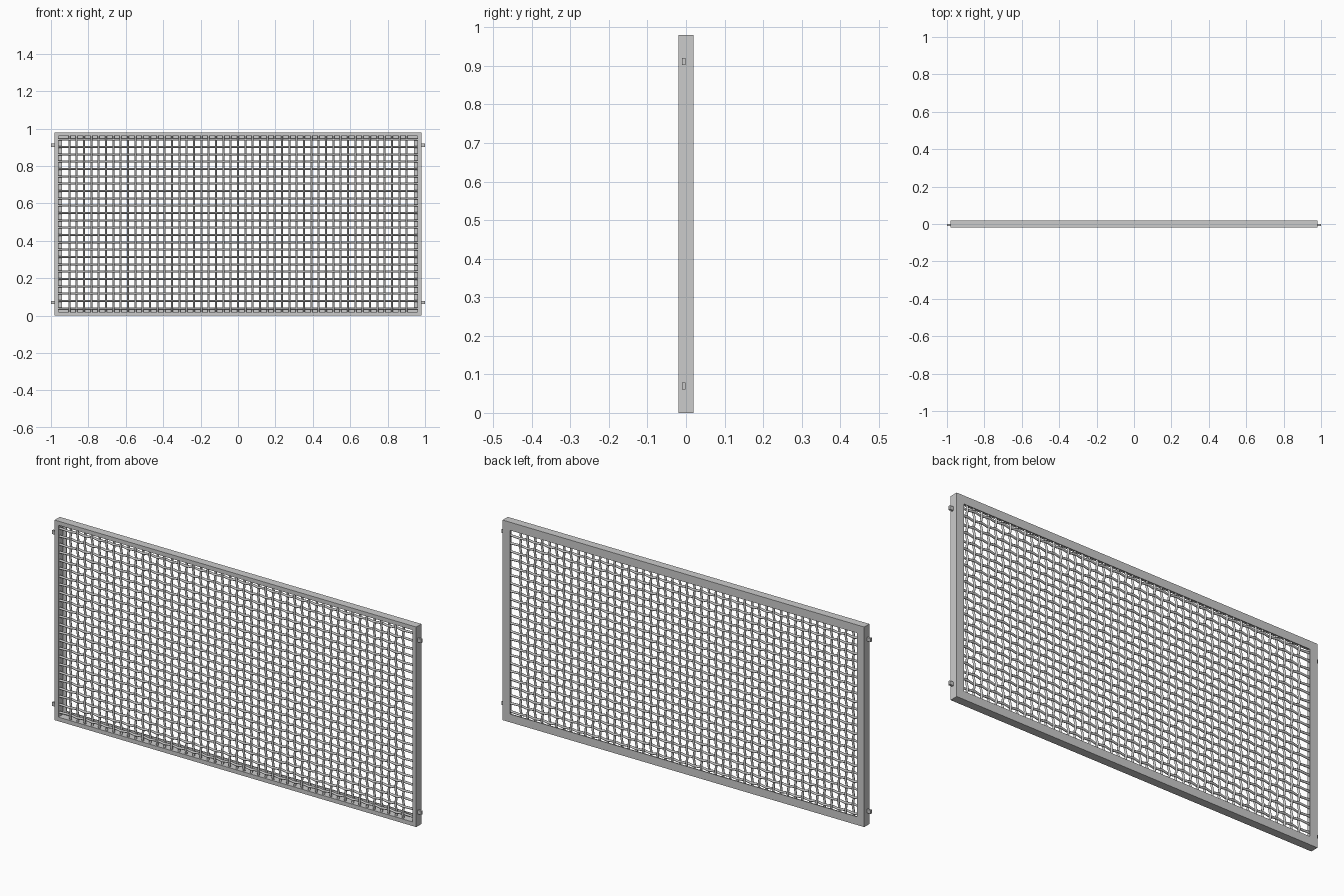
import bpy, math

if "Cube" in bpy.data.objects:
    bpy.data.objects.remove(bpy.data.objects["Cube"])

HX, H, HY = 0.98, 0.98, 0.02      # frame half width, height, half depth
LIP, FLANGE = 0.02, 0.04          # front rim width, back flange width
PITCH, R, AMP, SIDES = 0.0392, 0.0055, 0.0045, 8
MESH_Y = -0.008


def add_mesh(name, verts, faces):
    me = bpy.data.meshes.new(name)
    me.from_pydata(verts, [], faces)
    ob = bpy.data.objects.new(name, me)
    bpy.context.collection.objects.link(ob)
    return ob


# Mitred frame: L-shaped profile (inset, y) swept round the four corners
profile = [(0, -HY), (0, HY), (FLANGE, HY), (FLANGE, 0.016), (LIP, 0.016), (LIP, -HY)]
verts, faces = [], []
for sx, top in ((-1, 0), (1, 0), (1, 1), (-1, 1)):
    for d, y in profile:
        verts.append((sx * (HX - d), y, H - d if top else d))
n = len(profile)
for c in range(4):
    for i in range(n):
        j, e = (i + 1) % n, (c + 1) % 4
        faces.append((c * n + i, c * n + j, e * n + j, e * n + i))
add_mesh("frame", verts, faces)


# Woven wires: round rods bent gently over and under at every crossing
def wires(name, horizontal, positions, crossings, lo, hi):
    verts, faces = [], []
    ring = [(R * math.cos(2 * math.pi * (i + .5) / SIDES),
             R * math.sin(2 * math.pi * (i + .5) / SIDES)) for i in range(SIDES)]
    for k, p in positions:
        pts = [(lo, 0)]
        for m, q in crossings:
            side = 1 if (k + m) % 2 else -1
            pts.append((q, side if horizontal else -side))
        pts.append((hi, 0))
        base = len(verts)
        for t, s in pts:
            for a, b in ring:
                y = MESH_Y + s * AMP + b
                verts.append((t, y, p + a) if horizontal else (p + a, y, t))
        for i in range(len(pts) - 1):
            for a in range(SIDES):
                b = (a + 1) % SIDES
                o = base + i * SIDES
                faces.append((o + a, o + b, o + SIDES + b, o + SIDES + a))
    ob = add_mesh(name, verts, faces)
    bpy.context.view_layer.objects.active = ob
    ob.select_set(True)
    bpy.ops.object.shade_smooth_by_angle(angle=math.radians(50))
    ob.select_set(False)


cols = [(k, k * PITCH) for k in range(-23, 24)]
rows = [(k, H / 2 + (k - 11.5) * PITCH) for k in range(24)]
wires("horizontal_wires", True, rows, cols, -HX + LIP, HX - LIP)
wires("vertical_wires", False, cols, rows, LIP, H - LIP)

# Hinge pins on both sides
for sx in (-1, 1):
    for z in (0.07, 0.912):
        bpy.ops.mesh.primitive_cube_add(size=1, location=(sx * 0.985, -0.006, z))
        pin = bpy.context.object
        pin.name = "hinge_pin"
        pin.scale = (0.03, 0.01, 0.018)
